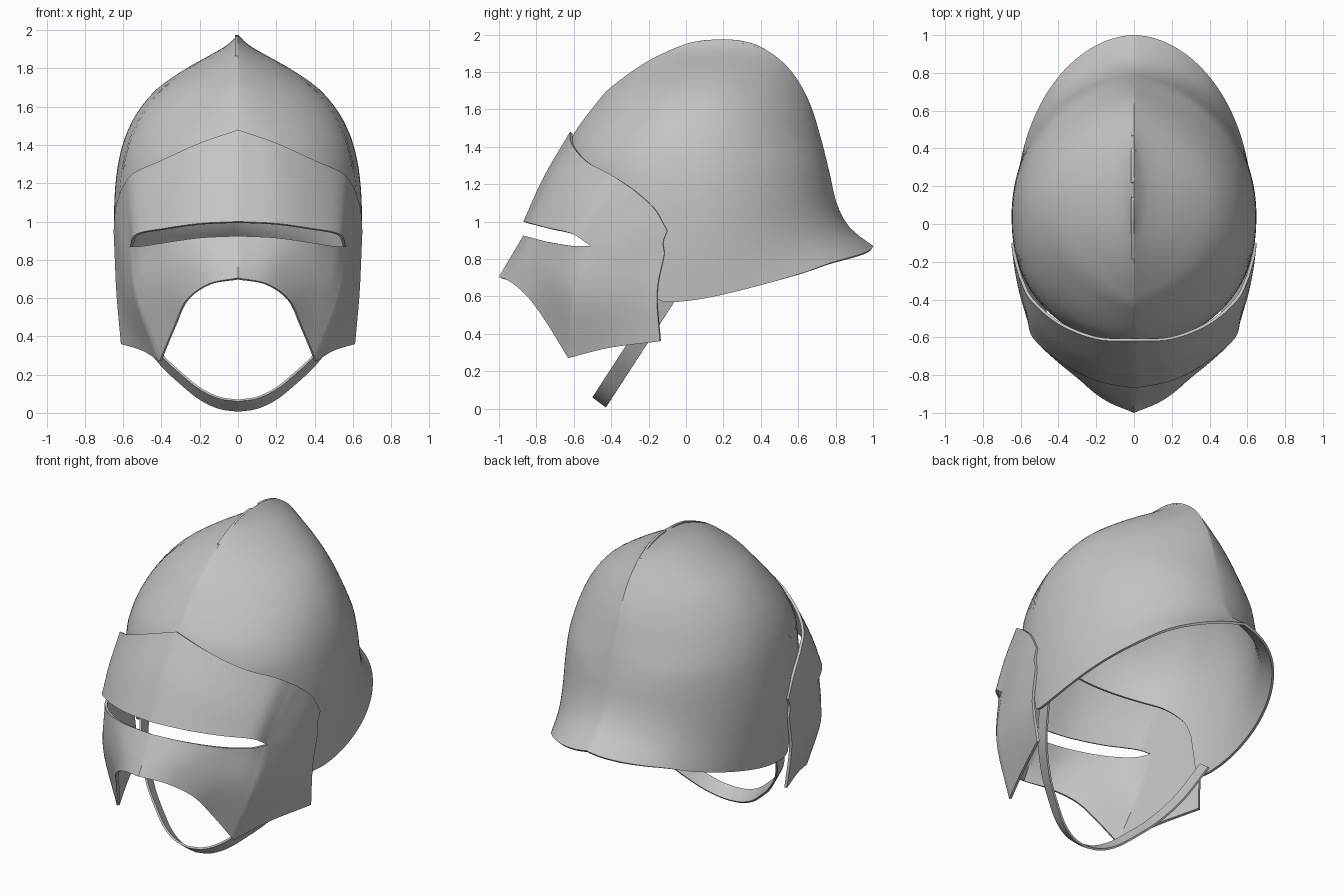
import bpy, bmesh, math
from mathutils import Vector

cube = bpy.data.objects.get("Cube")
if cube:
    bpy.data.objects.remove(cube, do_unlink=True)

steel = bpy.data.materials.new("grey_steel")
steel.use_nodes = True
grey = (0.55, 0.55, 0.55, 1)
steel.diffuse_color = grey
steel.node_tree.nodes["Principled BSDF"].inputs["Base Color"].default_value = grey


def spline(keys, t):
    """Smooth value at t through (position, value) keys; works on floats and vectors."""
    t = min(max(t, keys[0][0]), keys[-1][0])
    last = len(keys) - 1
    i = 0
    while i < last - 1 and t > keys[i + 1][0]:
        i += 1

    def slope(k):
        a, b = keys[max(k - 1, 0)], keys[min(k + 1, last)]
        return (b[1] - a[1]) / (b[0] - a[0])

    (t0, v0), (t1, v1) = keys[i], keys[i + 1]
    h = t1 - t0
    u = (t - t0) / h
    ease = u * u * (3 - 2 * u)
    return (v0 * (1 - ease) + v1 * ease
            + slope(i) * (h * u * (1 - u) ** 2) - slope(i + 1) * (h * u * u * (1 - u)))


def resample(points, steps):
    keys = list(enumerate(points))
    count = (len(points) - 1) * steps
    return [spline(keys, i / steps) for i in range(count + 1)]


def vectors(points):
    return [Vector(p) for p in points]


def sheet(name, patches, thickness):
    """Skin each patch of rows (top to bottom, centre to +x), then mirror and thicken."""
    bm = bmesh.new()
    for rows in patches:
        grid = [[bm.verts.new(p) for p in row] for row in rows]
        for up, low in zip(grid, grid[1:]):
            for c in range(len(up) - 1):
                bm.faces.new((up[c], low[c], low[c + 1], up[c + 1]))
    bmesh.ops.remove_doubles(bm, verts=bm.verts, dist=0.0005)
    mesh = bpy.data.meshes.new(name)
    bm.to_mesh(mesh)
    bm.free()
    mesh.materials.append(steel)
    obj = bpy.data.objects.new(name, mesh)
    bpy.context.collection.objects.link(obj)
    bpy.ops.object.select_all(action='DESELECT')
    bpy.context.view_layer.objects.active = obj
    obj.select_set(True)
    obj.modifiers.new("mirror", 'MIRROR')
    shell = obj.modifiers.new("shell", 'SOLIDIFY')
    shell.thickness = thickness
    for mod in ("mirror", "shell"):
        bpy.ops.object.modifier_apply(modifier=mod)
    bpy.ops.object.shade_smooth_by_angle(angle=math.radians(35))
    return obj


# Skull: horizontal sections with a keel that sharpens towards the crown
TOP, BACK_RIM = 1.975, 0.87
half_width = [(.57, .625), (.8, .642), (1, .648), (1.2, .64), (1.37, .612), (1.5, .565),
              (1.6, .505), (1.7, .415), (1.8, .27), (1.87, .145), (1.92, .06), (TOP, 0)]
front_line = [(1.1, -.65), (1.3, -.645), (1.45, -.61), (1.67, -.45), (1.72, -.4),
              (1.86, -.2), (1.95, 0), (1.97, .1), (TOP, .2)]
back_line = [(BACK_RIM, 1), (.92, .93), (.98, .865), (1.1, .805), (1.25, .77), (1.45, .72),
             (1.66, .65), (1.83, .54), (1.94, .39), (1.97, .28), (TOP, .2)]
# Rim height by angle: face opening, side, neck guard
rim_line = [(-90, 1.3), (-37, 1.12), (-22, .98), (-17.6, .85), (-14, .6), (-13, .58),
            (-9.5, .57), (-2.6, .575), (9, .61), (36, .72), (53, .79), (90, BACK_RIM)]


def skull_point(angle, level):
    rim = spline(rim_line, angle)
    z = rim + (TOP - rim) * level
    keel = max(0, (z - 1.3) / (TOP - 1.3))
    mid = .05 + .15 * keel ** 2
    side = math.cos(math.radians(angle))
    along = abs(math.sin(math.radians(angle)))
    x = max(0, spline(half_width, z)) * max(0, side) ** (1.06 + .9 * keel)
    if angle < 0:
        y = mid + (spline(front_line, z) - mid) * along ** (.85 + .15 * keel)
    else:
        y = mid + (spline(back_line, BACK_RIM + (TOP - BACK_RIM) * level) - mid) * along
    return Vector((0 if abs(angle) == 90 else x, y, z))


ROWS, COLS = 36, 80
skull_rows = [[skull_point(-90 + 180 * c / COLS, math.cos(math.pi / 2 * r / ROWS) if r < ROWS else 0)
               for c in range(COLS + 1)] for r in range(ROWS + 1)]
# Even out the spacing of rows near the rim
levels = [math.sin(math.pi / 2 * (1 - r / ROWS)) for r in range(ROWS + 1)]
skull_rows = [[skull_point(-90 + 180 * c / COLS, lv) for c in range(COLS + 1)] for lv in levels]
sheet("skull", [skull_rows], 0.015)

# Visor: edge curves from the centre to the rear, with the sight slit left open
brow = vectors([(0, -.62, 1.48), (.2, -.61, 1.41), (.4, -.53, 1.32), (.55, -.4, 1.25),
                (.61, -.28, 1.17), (.64, -.17, 1.07), (.65, -.1, .95)])
slit_top = vectors([(0, -.87, 1), (.2, -.83, .99), (.38, -.735, .965), (.53, -.61, .935),
                    (.565, -.51, .87), (.615, -.33, .86), (.645, -.115, .83)])
slit_low = vectors([(0, -.87, .925), (.2, -.83, .915), (.38, -.735, .89), (.51, -.61, .87)])
slit_low += slit_top[4:]
cheek = vectors([(0, -.935, .815), (.18, -.885, .8), (.33, -.79, .74), (.46, -.68, .67),
                 (.53, -.6, .6), (.585, -.37, .59), (.635, -.155, .62)])
chin_edge = vectors([(0, -1, .705), (.15, -.935, .675), (.27, -.84, .59), (.335, -.74, .45),
                     (.41, -.63, .27), (.5, -.41, .325), (.612, -.14, .36)])
CORNER = 4


def visor_patch(edges):
    # Each edge keeps a corner at the slit end
    rows = [resample(e[:CORNER + 1], 6) + resample(e[CORNER:], 6)[1:] for e in edges]
    columns = [resample(column, 6) for column in zip(*rows)]
    return list(zip(*columns))


brow_mid = [(a + b) / 2 + Vector((0, -.015, 0)) for a, b in zip(brow, slit_top)]
sheet("visor", [visor_patch([brow, brow_mid, slit_top]),
                visor_patch([slit_low, cheek, chin_edge])], 0.016)

# Chin strap: a flat band hanging between the sides
strap_path = [(0, .033), (.1, .048), (.2, .095), (.3, .175), (.41, .28), (.52, .43), (.605, .62)]
strap_mid = resample([Vector((x, -.465 + .65 * (z - .033), z)) for x, z in strap_path], 5)
half_band = Vector((0, .036, -.027))
sheet("chin_strap", [[[p - half_band for p in strap_mid], [p + half_band for p in strap_mid]]], 0.012)
